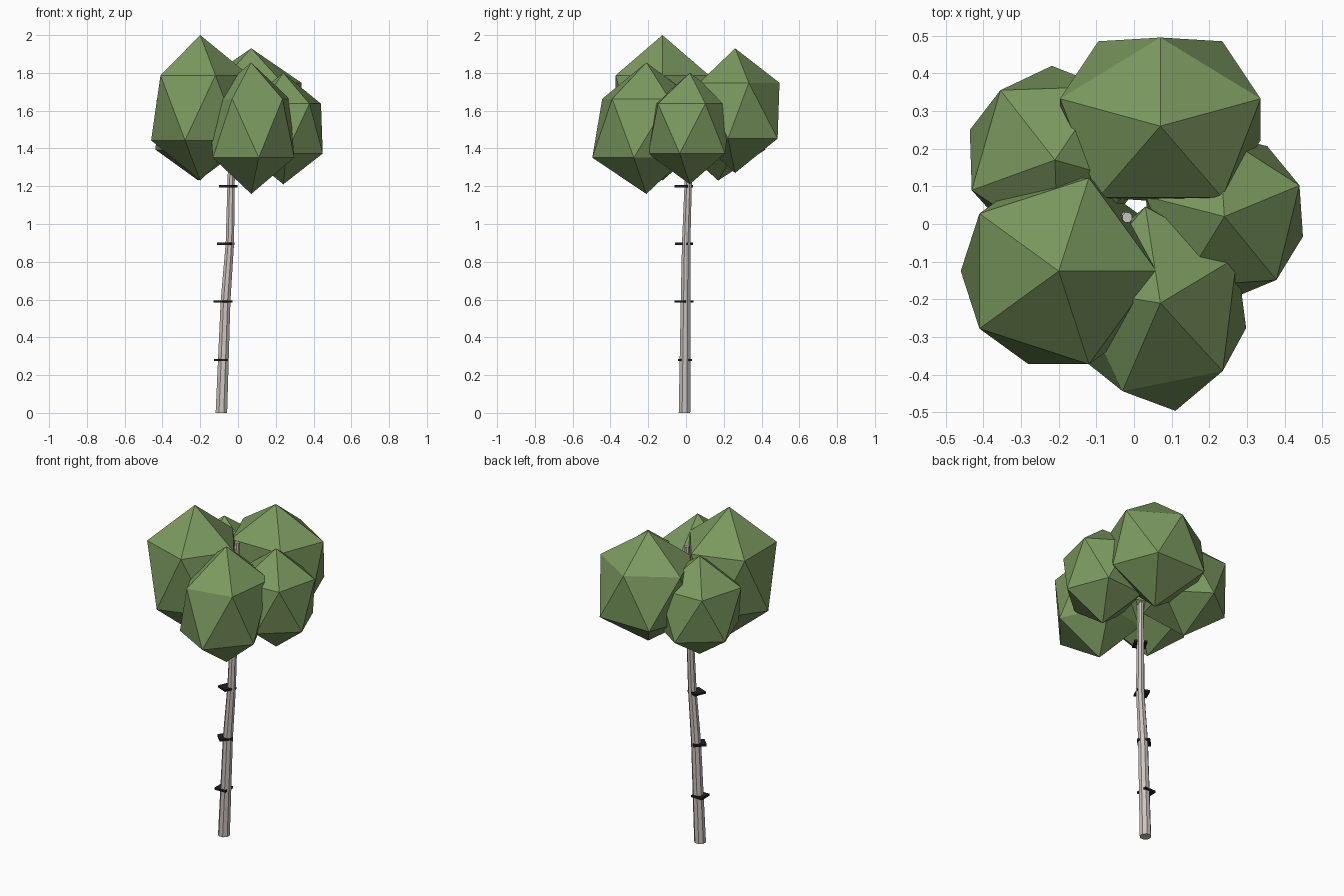
import bpy, bmesh, math
from mathutils import Matrix, Vector

cube = bpy.data.objects.get("Cube")
if cube:
    bpy.data.objects.remove(cube, do_unlink=True)


def make_material(name, rgb):
    mat = bpy.data.materials.new(name)
    mat.use_nodes = True
    mat.diffuse_color = (*rgb, 1)
    bsdf = mat.node_tree.nodes["Principled BSDF"]
    bsdf.inputs["Base Color"].default_value = (*rgb, 1)
    bsdf.inputs["Roughness"].default_value = 0.9
    return mat


leaf_green = make_material("leaf green", (0.2, 0.32, 0.115))
pale_bark = make_material("pale bark", (0.6, 0.55, 0.52))
dark_bark = make_material("dark bark", (0.015, 0.015, 0.015))


def add_object(name, bm, mat):
    bmesh.ops.recalc_face_normals(bm, faces=bm.faces)
    mesh = bpy.data.meshes.new(name)
    bm.to_mesh(mesh)
    bm.free()
    mesh.materials.append(mat)
    obj = bpy.data.objects.new(name, mesh)
    bpy.context.collection.objects.link(obj)
    return obj


def leaf_clump(name, center, ring, height, phase, lower_shift=0):
    """Stretched icosahedron; ring is the x/y radius of its two vertex rings."""
    bm = bmesh.new()
    bmesh.ops.create_icosphere(bm, subdivisions=1, radius=1)
    top = max(v.co.z for v in bm.verts)
    upper = next(v.co for v in bm.verts if 0.1 * top < v.co.z < 0.9 * top)
    width = upper.xy.length
    turn = math.radians(phase) - math.atan2(upper.y, upper.x)
    bm.transform(Matrix.Rotation(turn, 4, "Z"))
    for v in bm.verts:
        lower = -0.9 * top < v.co.z < 0
        v.co = Vector((v.co.x * ring[0] / width,
                       v.co.y * ring[1] / width + (lower_shift if lower else 0),
                       v.co.z * height / top)) + Vector(center)
    add_object(name, bm, leaf_green)


# Crown of five faceted clumps
leaf_clump("front_right_leaves", (-0.2, -0.125, 1.615), (0.26, 0.26), 0.385, 0)
leaf_clump("front_leaves", (0.07, -0.21, 1.507), (0.23, 0.26), 0.348, 28, -0.03)
leaf_clump("left_leaves", (0.24, 0.02, 1.505), (0.215, 0.22), 0.295, 22)
leaf_clump("back_leaves", (0.07, 0.26, 1.6), (0.28, 0.235), 0.33, 90, 0.035)
leaf_clump("back_right_leaves", (-0.21, 0.17, 1.525), (0.235, 0.235), 0.295, 128, 0.015)

# Trunk: a slightly bent, tapering eight-sided tube (x, y, z, radius)
SIDES = 8
path = [(-0.088, -0.008, 0, 0.033), (-0.066, -0.002, 0.59, 0.028),
        (-0.043, 0.001, 0.9, 0.024), (-0.037, 0.011, 1.2, 0.021),
        (-0.03, 0.018, 1.5, 0.018), (-0.018, 0.017, 1.77, 0.014)]
bm = bmesh.new()
rings = []
for x, y, z, r in path:
    angles = [math.tau * (i + 0.5) / SIDES for i in range(SIDES)]
    rings.append([bm.verts.new((x + r * math.cos(a), y + r * math.sin(a), z))
                  for a in angles])
for low, high in zip(rings, rings[1:]):
    for i in range(SIDES):
        j = (i + 1) % SIDES
        bm.faces.new((low[i], low[j], high[j], high[i]))
bm.faces.new(rings[0])
bm.faces.new(rings[-1])
add_object("trunk", bm, pale_bark)

# Thin square bark rings (x, y, z, turn)
marks = [(-0.092, -0.005, 0.28, 45), (-0.08, -0.01, 0.59, 0),
         (-0.065, -0.01, 0.895, 22), (-0.052, -0.012, 1.2, 15)]
for number, (x, y, z, turn) in enumerate(marks, 1):
    bm = bmesh.new()
    bmesh.ops.create_cone(bm, cap_ends=True, segments=4, radius1=0.051,
                          radius2=0.051, depth=0.012)
    bm.transform(Matrix.Translation((x, y, z))
                 @ Matrix.Rotation(math.radians(turn), 4, "Z"))
    add_object(f"bark_ring_{number}", bm, dark_bark)
